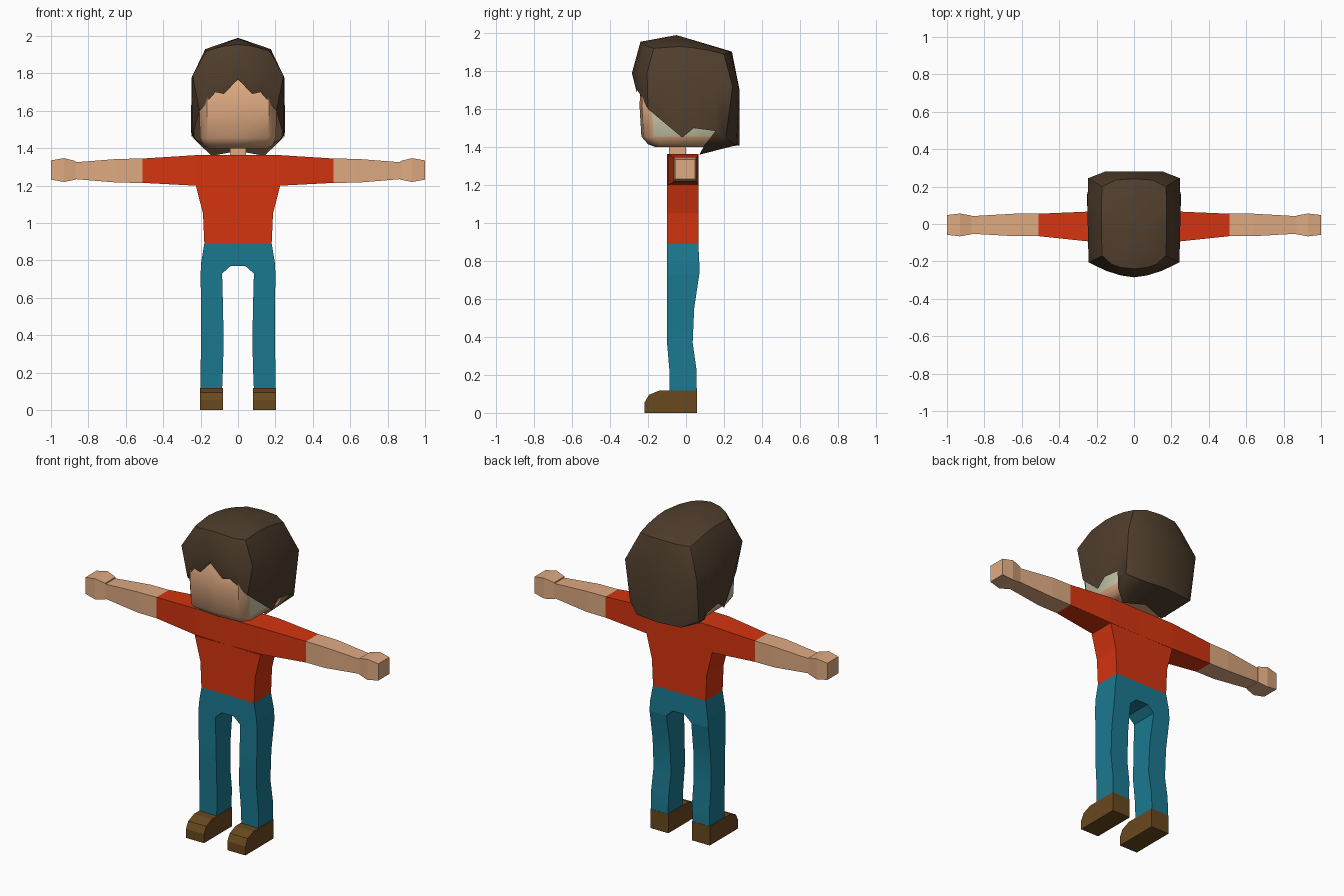
import bpy, bmesh, math

if "Cube" in bpy.data.objects:
    bpy.data.objects.remove(bpy.data.objects["Cube"])

def material(name, rgb):
    m = bpy.data.materials.new(name)
    m.diffuse_color = (*rgb, 1)
    m.use_nodes = True
    m.node_tree.nodes["Principled BSDF"].inputs["Base Color"].default_value = m.diffuse_color
    return m

SKIN = material("skin", (0.73, 0.40, 0.22))
PALE = material("pale", (0.61, 0.61, 0.42))
HAIR = material("hair_brown", (0.08, 0.048, 0.026))
RED = material("shirt_red", (0.66, 0.034, 0.005))
BLUE = material("trouser_blue", (0.011, 0.19, 0.28))
BROWN = material("shoe_brown", (0.14, 0.065, 0.013))

def build(name, verts, faces, mat, mirror=False, smooth=None, extra=None):
    bm = bmesh.new()
    vs = [bm.verts.new(v) for v in verts]
    for f in faces:
        bm.faces.new([vs[i] for i in f])
    bmesh.ops.recalc_face_normals(bm, faces=bm.faces)
    me = bpy.data.meshes.new(name)
    bm.to_mesh(me)
    bm.free()
    me.materials.append(mat)
    if extra:
        me.materials.append(extra)
    if smooth:
        for p in me.polygons:
            p.use_smooth = True
        me.set_sharp_from_angle(angle=math.radians(smooth))
    ob = bpy.data.objects.new(name, me)
    bpy.context.collection.objects.link(ob)
    if mirror:
        mod = ob.modifiers.new("mirror", 'MIRROR')
        mod.use_axis[0] = True
    return ob

def loft(name, rings, mat, caps=(True, True), **kw):
    n = len(rings[0])
    verts = [p for r in rings for p in r]
    faces = [(k * n + i, k * n + (i + 1) % n, (k + 1) * n + (i + 1) % n, (k + 1) * n + i)
             for k in range(len(rings) - 1) for i in range(n)]
    if caps[0]:
        faces.append(tuple(range(n)))
    if caps[1]:
        faces.append(tuple(range(len(verts) - n, len(verts))))
    return build(name, verts, faces, mat, **kw)

def rect_z(z, x0, x1, y0, y1):
    return [(x0, y0, z), (x1, y0, z), (x1, y1, z), (x0, y1, z)]

def rect_x(x, z0, z1, y0, y1):
    return [(x, y0, z0), (x, y1, z0), (x, y1, z1), (x, y0, z1)]

# Shirt: waist to armpit, then shoulders and sleeves
loft("shirt_body", [rect_z(0.89, -.18, .18, -.1, .065), rect_z(1.05, -.187, .187, -.1, .065),
                    rect_z(1.2, -.225, .225, -.1, .065)], RED, caps=(False, False))
chest = [(.225, 1.2, 1.363, -.095, .067), (.51, 1.215, 1.345, -.065, .055)]
loft("shirt_shoulders", [rect_x(-x, *r) for x, *r in reversed(chest)]
     + [rect_x(0, 1.2, 1.363, -.1, .065)] + [rect_x(x, *r) for x, *r in chest],
     RED, caps=(False, False))

# Bare forearms and blocky hands
loft("forearm", [rect_x(.51, 1.215, 1.345, -.065, .055), rect_x(.64, 1.216, 1.343, -.065, .055),
                 rect_x(.87, 1.235, 1.325, -.052, .042)], SKIN, caps=(False, False), mirror=True)
loft("hand", [rect_x(.868, 1.232, 1.332, -.055, .045), rect_x(.93, 1.22, 1.347, -.066, .056),
              rect_x(1.0, 1.232, 1.335, -.058, .048)], SKIN, mirror=True)

# Trousers: hip block with arched crotch, then legs
half = [(.04, .77), (.085, .73), (.2, .73), (.197, .79), (.18, .89)]
outline = half + [(-x, z) for x, z in reversed(half)]
loft("trouser_hips", [[(x, -.1, z) for x, z in outline],
                      [(x, .07 if z < .85 else .065, z) for x, z in outline]], BLUE)
loft("trouser_leg", [rect_z(.73, .085, .2, -.1, .07), rect_z(.55, .08, .198, -.1, .043),
                     rect_z(.37, .077, .197, -.1, .035), rect_z(.23, .08, .2, -.088, .055),
                     rect_z(.11, .085, .2, -.088, .057)],
     BLUE, caps=(False, True), mirror=True, smooth=40)

# Shoes: side profile extruded sideways
shoe = [(.058, 0), (.058, .118), (-.14, .118), (-.195, .095), (-.218, .055), (-.218, 0)]
loft("shoe", [[(x, y, z) for y, z in shoe] for x in (.08, .203)], BROWN, mirror=True)

# Neck
loft("neck", [rect_z(1.35, -.042, .042, -.09, .0), rect_z(1.43, -.042, .042, -.09, .0)], SKIN)

# Head: rounded block with pale sides
def head_ring(z, w, yf, yb):
    r = [(.8 * w, yf + .012), (w, yf + .065), (w, yb - .05), (.75 * w, yb)]
    return [(0, yf, z)] + [(x, y, z) for x, y in r] + [(0, yb, z)] \
        + [(-x, y, z) for x, y in reversed(r)]

head = loft("head", [head_ring(1.40, .16, -.16, .13), head_ring(1.415, .185, -.2, .17),
                     head_ring(1.455, .203, -.235, .2), head_ring(1.62, .207, -.245, .22),
                     head_ring(1.78, .2, -.235, .22), head_ring(1.87, .12, -.16, .16)],
            SKIN, smooth=40, extra=PALE)
for p in head.data.polygons:
    if abs(p.normal.x) > .9 and p.center.z > 1.45:
        p.material_index = 1

# Hair: half shell, columns from front centre round to back centre
rows = [
    [(0, -.24, 1.955), (.07, -.232, 1.948), (.12, -.215, 1.935), (.17, -.17, 1.92), (.175, -.04, 1.93),
     (.175, .03, 1.925), (.175, .12, 1.91), (.17, .2, 1.89), (.1, .235, 1.9), (0, .242, 1.903)],
    [(0, -.285, 1.79), (.07, -.275, 1.79), (.15, -.25, 1.79), (.243, -.205, 1.79), (.247, -.03, 1.78),
     (.248, .04, 1.77), (.248, .14, 1.76), (.245, .245, 1.72), (.15, .282, 1.7), (0, .282, 1.7)],
    [(0, -.262, 1.77), (.075, -.26, 1.69), (.12, -.255, 1.7), (.205, -.2, 1.6), (.247, -.02, 1.45),
     (.248, .04, 1.5), (.252, .155, 1.485), (.235, .21, 1.45), (.15, .265, 1.41), (0, .282, 1.41)],
]
lip = [(.225, .13, 1.45), (.2, .1, 1.415), (.14, .07, 1.36), (0, .1, 1.385)]
n = len(rows[0])
verts = [p for r in rows for p in r] + lip + [(0, -.05, 1.99)]
faces = [(i, i + 1, len(verts) - 1) for i in range(n - 1)]
faces += [(k * n + i, k * n + i + 1, k * n + n + i + 1, k * n + n + i)
          for k in range(2) for i in range(n - 1)]
faces += [(26 + i, 27 + i, 31 + i, 30 + i) for i in range(3)]
build("hair", verts, faces, HAIR, mirror=True, smooth=38)
